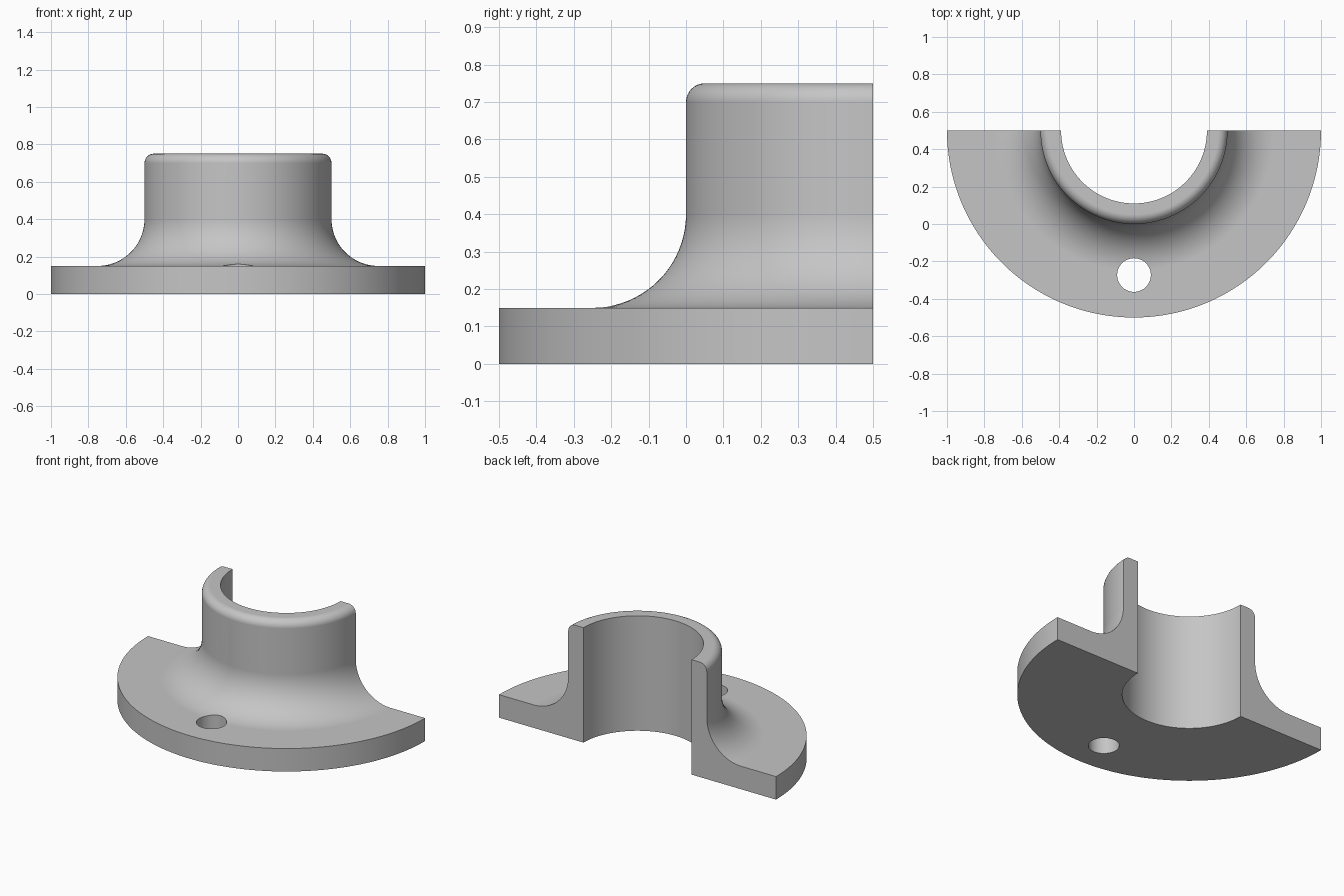
import bpy
import bmesh
from math import pi, sin, cos, radians
from mathutils import Vector

default = bpy.data.objects.get("Cube")
if default:
    bpy.data.objects.remove(default, do_unlink=True)

# Dimensions
AXIS = Vector((0, 0.5, 0))
BORE, HUB, RIM = 0.39, 0.5, 1.0
BASE, TOP = 0.15, 0.75
FILLET, ROUND = 0.25, 0.05

# Plain grey material
grey = bpy.data.materials.new("light_grey")
grey.use_nodes = True
colour = (0.56, 0.56, 0.56, 1)
grey.diffuse_color = colour
grey.node_tree.nodes["Principled BSDF"].inputs["Base Color"].default_value = colour


def arc(cx, cz, r, start, end, steps):
    """Points (radius, height) along a circular arc, angles in degrees."""
    angles = [radians(start + (end - start) * i / steps) for i in range(steps + 1)]
    return [(cx + r * cos(a), cz + r * sin(a)) for a in angles]


# Cross-section: bore, base, rim, concave fillet, hub wall, rounded lip
profile = [(BORE, 0), (RIM, 0), (RIM, BASE)]
profile += arc(HUB + FILLET, BASE + FILLET, FILLET, 270, 180, 20)
profile += arc(HUB - ROUND, TOP - ROUND, ROUND, 0, 90, 8)
profile += [(BORE, TOP)]

# Half flange: section swept half a turn, closed by its two cut faces
bm = bmesh.new()
section = bm.faces.new([bm.verts.new(AXIS + Vector((r, 0, z))) for r, z in profile])
start_verts = list(section.verts)
swept = bmesh.ops.spin(bm, geom=list(section.edges), cent=AXIS, axis=(0, 0, 1),
                       angle=-pi, steps=96)
end_edges = [g for g in swept["geom_last"] if isinstance(g, bmesh.types.BMEdge)]
bmesh.ops.contextual_create(bm, geom=end_edges)
bmesh.ops.recalc_face_normals(bm, faces=bm.faces)
mesh = bpy.data.meshes.new("half_flange")
bm.to_mesh(mesh)
bm.free()
flange = bpy.data.objects.new("half_flange", mesh)
bpy.context.collection.objects.link(flange)
mesh.materials.append(grey)

# Bolt hole through the base
bpy.ops.mesh.primitive_cylinder_add(vertices=64, radius=0.09, depth=1,
                                    location=(0, -0.273, 0.1))
cutter = bpy.context.object
cutter.name = "bolt_hole_cutter"
cutter.hide_render = True
cutter.data.materials.append(grey)
cut = flange.modifiers.new("bolt_hole", 'BOOLEAN')
cut.operation = 'DIFFERENCE'
cut.solver = 'EXACT'
cut.object = cutter

# Apply the cut, then smooth the curved walls and keep corners sharp
bpy.ops.object.select_all(action='DESELECT')
flange.select_set(True)
bpy.context.view_layer.objects.active = flange
bpy.ops.object.modifier_apply(modifier=cut.name)
bpy.data.objects.remove(cutter, do_unlink=True)
bpy.ops.object.shade_smooth_by_angle(angle=radians(30))
weighted = flange.modifiers.new("even_shading", 'WEIGHTED_NORMAL')
weighted.keep_sharp = True
